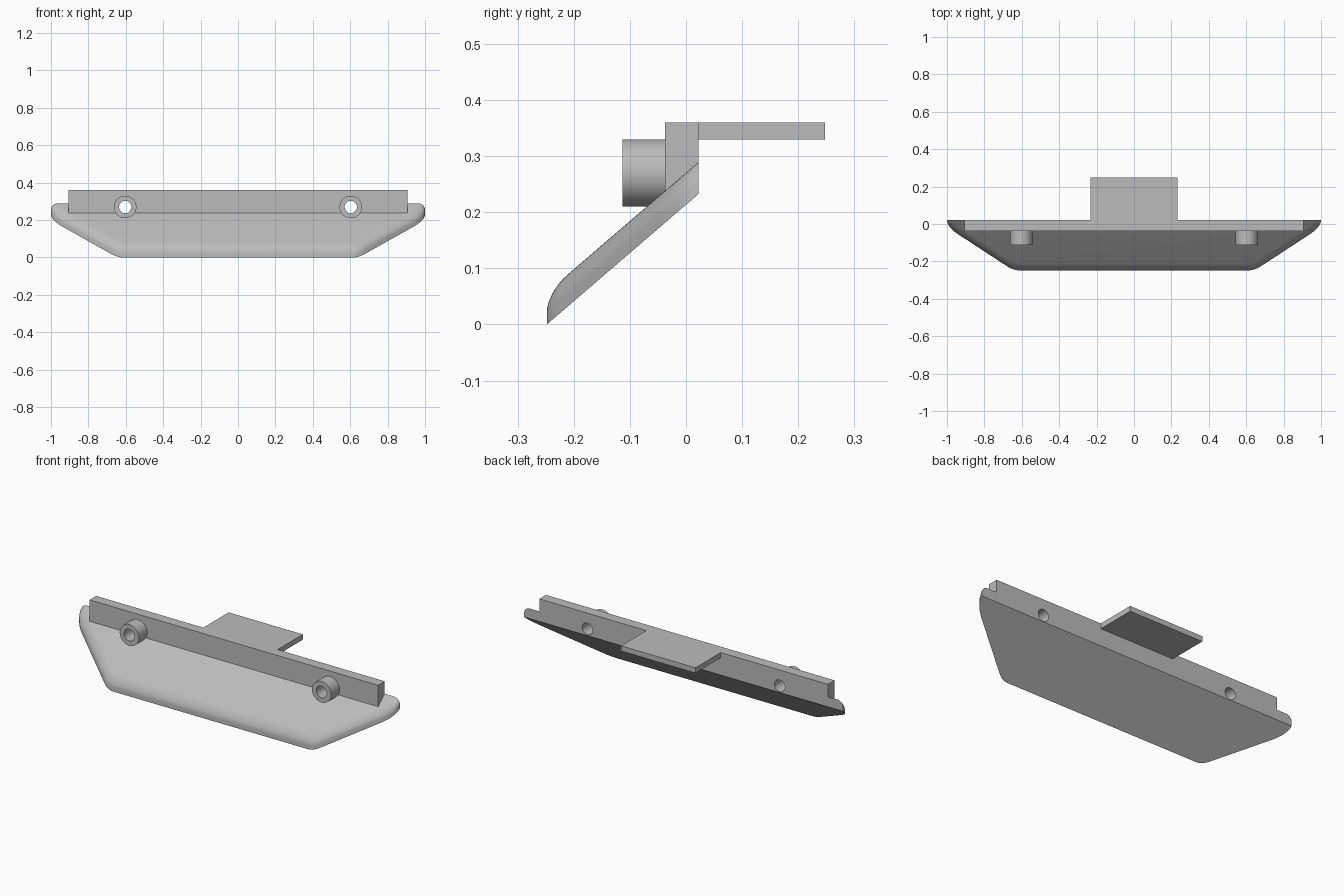
import bpy, bmesh, math
from mathutils import Vector

cube = bpy.data.objects.get("Cube")
if cube:
    bpy.data.objects.remove(cube, do_unlink=True)

grey = bpy.data.materials.new("plain grey")
grey.use_nodes = True
grey.diffuse_color = (0.5, 0.5, 0.5, 1)
grey.node_tree.nodes["Principled BSDF"].inputs["Base Color"].default_value = grey.diffuse_color

BACK, FRONT = 0.022, -0.248      # depth limits of the sloping plate
SLOPE, THICK = 0.86, 0.057
HOLE_X, HOLE_Z = 0.603, 0.27


def finish(name, bm):
    bmesh.ops.recalc_face_normals(bm, faces=bm.faces)
    mesh = bpy.data.meshes.new(name)
    bm.to_mesh(mesh)
    bm.free()
    mesh.materials.append(grey)
    obj = bpy.data.objects.new(name, mesh)
    bpy.context.collection.objects.link(obj)
    return obj


def loft(name, rings):
    """Closed solid through matching rings of points."""
    bm = bmesh.new()
    loops = [[bm.verts.new(p) for p in ring] for ring in rings]
    n = len(loops[0])
    for a, b in zip(loops, loops[1:]):
        for i in range(n):
            j = (i + 1) % n
            bm.faces.new((a[i], a[j], b[j], b[i]))
    bm.faces.new(loops[0])
    bm.faces.new(loops[-1])
    return finish(name, bm)


def extrude_x(name, half, profile):
    return loft(name, [[(x, y, z) for y, z in profile] for x in (-half, half)])


def cylinder(name, x, radius, y0, y1):
    turns = [math.tau * i / 48 for i in range(48)]
    return loft(name, [[(x + radius * math.cos(t), y, HOLE_Z + radius * math.sin(t))
                        for t in turns] for y in (y0, y1)])


def bend(a, b, c, steps=10):
    a, b, c = Vector(a), Vector(b), Vector(c)
    return [a * (1 - t) ** 2 + b * 2 * t * (1 - t) + c * t * t
            for t in (i / steps for i in range(steps + 1))]


# Plan outline of the plate, from the right back corner round to the left one
half = bend((1, BACK), (1, -0.015), (0.94, -0.055))
half += bend((0.68, -0.225), (0.645, FRONT), (0.61, FRONT))
outline = half + [Vector((-p.x, p.y)) for p in reversed(half)]


def inset(d):
    pts = []
    for i, p in enumerate(outline):
        if i in (0, len(outline) - 1):
            pts.append(Vector((p.x - math.copysign(d, p.x), p.y)))
            continue
        t = (outline[i + 1] - outline[i - 1]).normalized()
        pts.append(p + Vector((t.y, -t.x)) * d)
    return pts


def plate_ring(d, height):
    return [(p.x, p.y, SLOPE * (p.y - FRONT) + height) for p in inset(d)]


# Sloping plate with upright walls and a rounded upper rim
rings = [plate_ring(0, 0)]
RIM, RISE = 0.036, 0.034
for i in range(9):
    a = math.pi / 2 * i / 8
    rings.append(plate_ring(RIM * (1 - math.cos(a)), THICK - RISE * (1 - math.sin(a))))
plate = loft("sloping_plate", rings)

# Upright bar along the back edge, its underside resting on the slope
bar = extrude_x("mounting_bar", 0.905, [(-0.037, 0.36), (BACK, 0.36), (BACK, 0.288), (-0.037, 0.237)])

# Flat tab pointing backwards
extrude_x("rear_tab", 0.233, [(BACK, 0.33), (0.248, 0.33), (0.248, 0.36), (BACK, 0.36)])

# Screw bosses, then holes bored through everything behind them
for side, x in (("left", HOLE_X), ("right", -HOLE_X)):
    boss = cylinder(side + "_boss", x, 0.06, -0.113, -0.036)
    drill = cylinder("drill", x, 0.033, -0.3, 0.2)
    for part in (boss, bar, plate):
        mod = part.modifiers.new("hole", "BOOLEAN")
        mod.operation = "DIFFERENCE"
        mod.solver = "EXACT"
        mod.object = drill
        bpy.context.view_layer.update()
        graph = bpy.context.evaluated_depsgraph_get()
        bored = bpy.data.meshes.new_from_object(part.evaluated_get(graph))
        part.modifiers.clear()
        part.data = bored
    bpy.data.objects.remove(drill, do_unlink=True)

# Smooth the curves, keep the corners crisp
bpy.ops.object.select_all(action="DESELECT")
for obj in bpy.context.collection.objects:
    if obj.type == "MESH" and obj.data.materials and obj.data.materials[0] == grey:
        obj.select_set(True)
        bpy.context.view_layer.objects.active = obj
bpy.ops.object.shade_smooth_by_angle(angle=math.radians(30))
